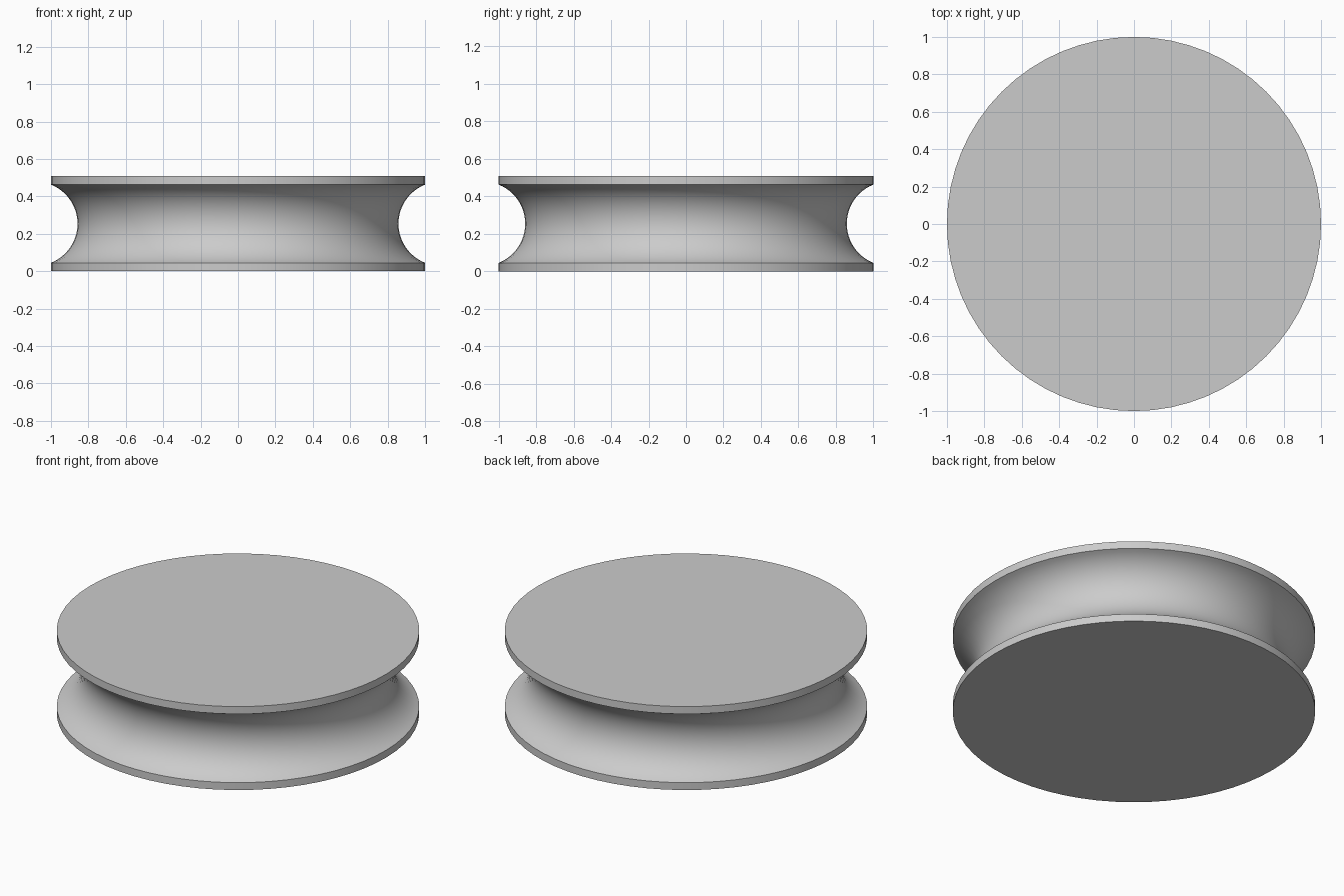
import bpy, bmesh, math

cube = bpy.data.objects.get("Cube")
if cube:
    bpy.data.objects.remove(cube, do_unlink=True)

SIDES = 64          # sides around the wheel
ARC_STEPS = 24      # steps across the groove
RADIUS = 1.0
HEIGHT = 0.508
RIM = 0.045         # thickness of each rim
GROOVE_RADIUS = 0.858

# Plain grey material
grey = bpy.data.materials.new("plain_grey")
grey.use_nodes = True
colour = (0.6, 0.6, 0.6, 1.0)
grey.diffuse_color = colour
grey.node_tree.nodes["Principled BSDF"].inputs["Base Color"].default_value = colour

# Side profile: bottom rim, circular groove, top rim
half = HEIGHT / 2 - RIM
depth = RADIUS - GROOVE_RADIUS
arc_r = (half ** 2 + depth ** 2) / (2 * depth)
arc_x = GROOVE_RADIUS + arc_r
sweep = math.asin(half / arc_r)
profile = [(RADIUS, 0.0)]
for i in range(ARC_STEPS + 1):
    a = sweep * (2 * i / ARC_STEPS - 1)
    profile.append((arc_x - arc_r * math.cos(a), HEIGHT / 2 + arc_r * math.sin(a)))
profile.append((RADIUS, HEIGHT))

# Revolve the profile and close it with flat discs
bm = bmesh.new()
rings = []
for r, z in profile:
    rings.append([bm.verts.new((r * math.cos(t), r * math.sin(t), z))
                  for t in (math.tau * k / SIDES for k in range(SIDES))])
for low, high in zip(rings, rings[1:]):
    for k in range(SIDES):
        n = (k + 1) % SIDES
        bm.faces.new((low[k], low[n], high[n], high[k]))
bm.faces.new(rings[-1])
bm.faces.new(rings[0][::-1])

mesh = bpy.data.meshes.new("grooved_wheel")
bm.to_mesh(mesh)
bm.free()
mesh.materials.append(grey)
wheel = bpy.data.objects.new("grooved_wheel", mesh)
bpy.context.collection.objects.link(wheel)

# Smooth sides with crisp rim edges
bpy.ops.object.select_all(action="DESELECT")
wheel.select_set(True)
bpy.context.view_layer.objects.active = wheel
bpy.ops.object.shade_smooth_by_angle(angle=math.radians(30))
